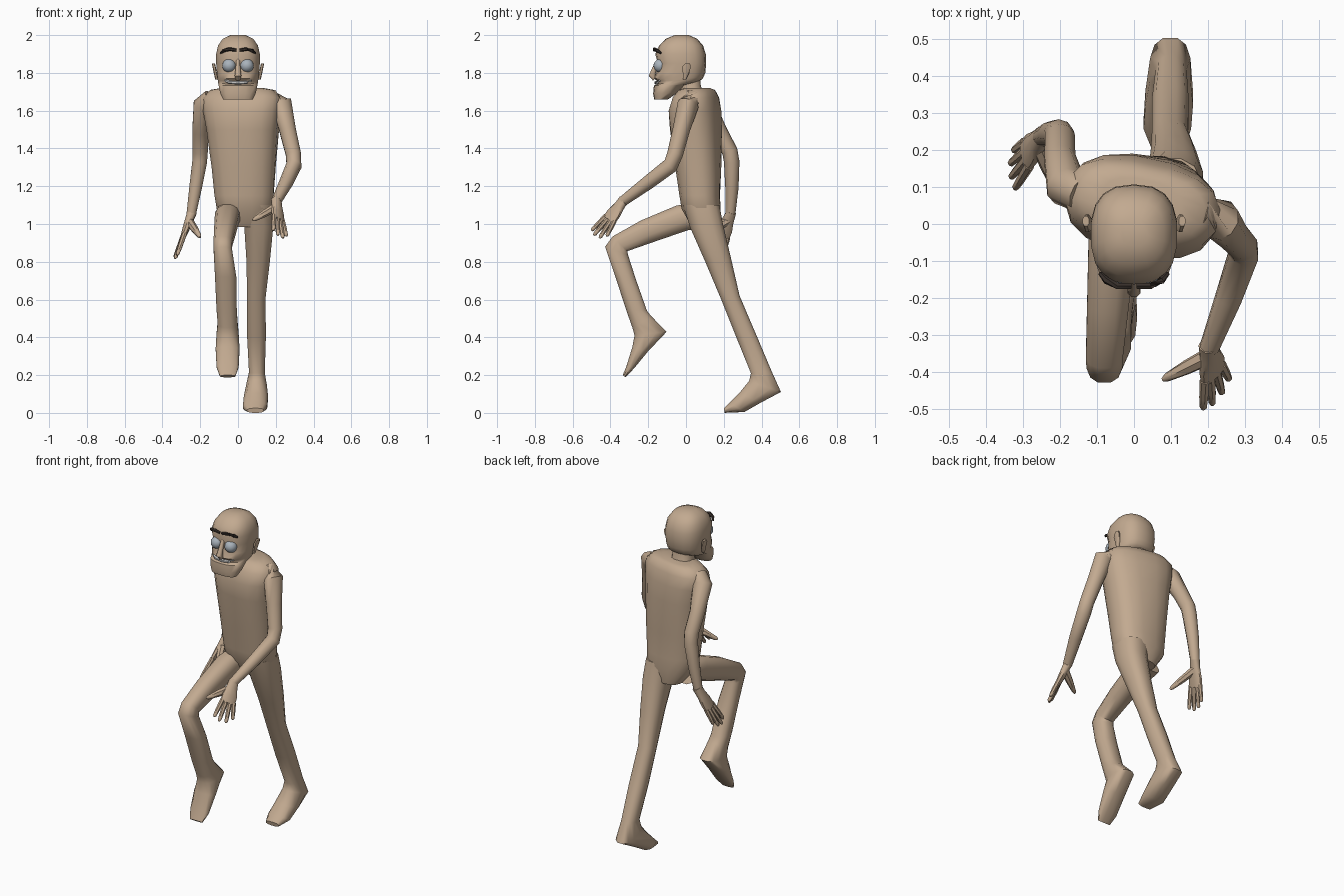
import bpy, bmesh
from math import cos, sin, pi, radians
from mathutils import Vector, Matrix


def material(name, color):
    m = bpy.data.materials.new(name)
    m.diffuse_color = (*color, 1)
    return m


SKIN = material("skin", (0.54, 0.40, 0.28))
EYE = material("eye_grey", (0.40, 0.45, 0.50))
BROW = material("brow_dark", (0.04, 0.03, 0.025))
TEETH = material("teeth_white", (0.75, 0.75, 0.75))


def finish(name, bm, mat):
    bmesh.ops.recalc_face_normals(bm, faces=bm.faces)
    me = bpy.data.meshes.new(name)
    bm.to_mesh(me)
    bm.free()
    ob = bpy.data.objects.new(name, me)
    bpy.context.collection.objects.link(ob)
    me.materials.append(mat)
    bpy.ops.object.select_all(action='DESELECT')
    ob.select_set(True)
    bpy.context.view_layer.objects.active = ob
    bpy.ops.object.shade_smooth_by_angle(angle=radians(50))
    return ob


def loft(name, rings, n=12, p=0.8, mat=SKIN):
    """Skin a list of (centre, u, v) superellipse rings, capped at both ends."""
    bm = bmesh.new()
    prev = None
    for i, (c, u, v) in enumerate(rings):
        loop = []
        for k in range(n):
            a = 2 * pi * (k + 0.5) / n
            s, t = cos(a), sin(a)
            s = abs(s) ** p * (1 if s > 0 else -1)
            t = abs(t) ** p * (1 if t > 0 else -1)
            loop.append(bm.verts.new(c + u * s + v * t))
        if prev:
            for k in range(n):
                j = (k + 1) % n
                bm.faces.new((prev[k], prev[j], loop[j], loop[k]))
        if i in (0, len(rings) - 1):
            bm.faces.new(loop)
        prev = loop
    return finish(name, bm, mat)


def side_loft(name, rings, **kw):
    """Rings given as (centre x, half width, (front y, z), (back y, z), twist)."""
    out = []
    for cx, hw, f, b, *tw in rings:
        A, B = Vector((cx, *f)), Vector((cx, *b))
        rot = Matrix.Rotation(radians(tw[0] if tw else 0), 3, 'Z')
        out.append(((A + B) / 2, rot @ Vector((hw, 0, 0)), rot @ ((B - A) / 2)))
    return loft(name, out, **kw)


def tube(name, path, n=10, mat=SKIN):
    """Round limb along a path of (point, radius)."""
    pts = [Vector(q) for q, r in path]
    out = []
    for i, (q, r) in enumerate(path):
        t = (pts[min(i + 1, len(pts) - 1)] - pts[max(i - 1, 0)]).normalized()
        ref = Vector((0, 1, 0)) if abs(t.x) > 0.8 else Vector((1, 0, 0))
        v = t.cross(ref).normalized()
        out.append((pts[i], v.cross(t) * r, v * r))
    return loft(name, out, n=n, p=1, mat=mat)


def hand(side, wrist, tips, thumb):
    """Flat palm, four fingers and a spread thumb."""
    w, tips, thumb = Vector(wrist), [Vector(t) for t in tips], Vector(thumb)
    mean = sum(tips, Vector()) / 4
    across = (tips[0] - tips[3]).normalized()
    normal = across.cross(mean - w).normalized()
    across = (mean - w).normalized().cross(normal) * -1
    if across.dot(tips[0] - tips[3]) < 0:
        across = -across
    loft(side + "_palm", [(w.lerp(mean, f), across * a, normal * b) for f, a, b in
         ((-0.06, .026, .026), (0.15, .032, .022), (0.35, .044, .019), (0.55, .045, .014))], n=10)
    knuckle = w.lerp(mean, 0.5)
    for i, tip in enumerate(tips):
        base = knuckle + across * (0.034 - 0.0225 * i)
        tube(f"{side}_finger_{i + 1}", [(base, .014), (base.lerp(tip, .6), .0125),
             (base.lerp(tip, .93), .01), (tip, .005)], n=7)
    base = w.lerp(mean, 0.15)
    tube(side + "_thumb", [(base, .024), (base.lerp(thumb, .5), .02),
         (base.lerp(thumb, .92), .012), (thumb, .006)], n=7)


# Torso, slightly twisted toward the shoulders
side_loft("torso", [
    (.045, .09, (.03, 0.985), (.17, 0.985)),
    (.035, .150, (-.025, 1.08), (.185, 1.08)),
    (.032, .158, (-.035, 1.15), (.180, 1.15), -2),
    (.030, .170, (-.055, 1.30), (.185, 1.30), -5),
    (.025, .192, (-.080, 1.50), (.185, 1.50), -10),
    (.022, .208, (-.085, 1.60), (.180, 1.60), -12),
    (.022, .212, (-.060, 1.67), (.165, 1.67), -12),
    (.022, .170, (-.030, 1.71), (.145, 1.71), -12),
    (.022, .110, (.000, 1.72), (.120, 1.72), -12)], n=16)

# Neck
side_loft("neck", [(.0, .075, (-.04, 1.68), (.10, 1.68)), (.0, .062, (-.03, 1.73), (.08, 1.73)),
                   (0, .06, (-.03, 1.79), (.075, 1.79))])

# Head with flat chin and mouth groove
side_loft("head", [
    (0, .080, (-.168, 1.660), (-.095, 1.660)),
    (0, .095, (-.174, 1.690), (-.045, 1.695)),
    (0, .104, (-.170, 1.733), (-.005, 1.735)),
    (0, .106, (-.150, 1.742), (.050, 1.748)),
    (0, .108, (-.152, 1.758), (.080, 1.762)),
    (0, .110, (-.170, 1.770), (.092, 1.775)),
    (0, .113, (-.158, 1.800), (.102, 1.80)),
    (0, .117, (-.148, 1.850), (.107, 1.85)),
    (0, .117, (-.163, 1.900), (.105, 1.90)),
    (0, .107, (-.142, 1.945), (.090, 1.945)),
    (0, .082, (-.108, 1.980), (.060, 1.98)),
    (0, .040, (-.060, 2.000), (.015, 2.00))], n=18)

# Face details
tube("nose", [((0, -.145, 1.87), .010), ((0, -.168, 1.82), .014),
              ((0, -.180, 1.785), .019), ((0, -.165, 1.768), .014)], n=8)
tube("teeth", [((x, y, z), .009) for x, y, z in
     ((-.066, -.138, 1.762), (-.045, -.153, 1.750), (0, -.160, 1.748),
      (.045, -.153, 1.750), (.066, -.138, 1.762))], n=6, mat=TEETH)
for s, side in ((1, "left"), (-1, "right")):
    bm = bmesh.new()
    bmesh.ops.create_uvsphere(bm, u_segments=16, v_segments=10, radius=.036,
                              matrix=Matrix.Translation((s * .047, -.136, 1.838)))
    finish(side + "_eye", bm, EYE)
    tube(side + "_eyebrow", [((s * .008, -.168, 1.920), .008), ((s * .045, -.167, 1.926), .010),
         ((s * .075, -.152, 1.918), .010), ((s * .092, -.133, 1.905), .005)], n=6, mat=BROW)
    loft(side + "_ear", [(Vector((s * x, y, z)), Vector((.009, 0, 0)), Vector((0, d, 0)))
         for x, y, z, d in ((.112, -.008, 1.765, .008), (.120, 0, 1.80, .018),
                            (.126, .002, 1.83, .025), (.130, .008, 1.85, .014))], n=8)

# Left arm, swung forward
tube("left_arm", [((.175, .03, 1.665), .050), ((.232, .012, 1.635), .057),
     ((.262, -.025, 1.50), .046), ((.293, -.058, 1.37), .042), ((.296, -.082, 1.31), .042),
     ((.255, -.20, 1.22), .037), ((.203, -.335, 1.12), .027)])
hand("left", (.203, -.335, 1.12), [(.187, -.50, .965), (.212, -.488, .94),
     (.238, -.458, .925), (.257, -.42, .935)], (.078, -.42, 1.02))

# Right arm, swung back
tube("right_arm", [((-.14, .08, 1.665), .050), ((-.183, .10, 1.63), .056),
     ((-.20, .175, 1.49), .044), ((-.20, .232, 1.385), .042), ((-.203, .242, 1.33), .041),
     ((-.225, .243, 1.19), .035), ((-.248, .235, 1.05), .026)])
hand("right", (-.248, .235, 1.05), [(-.322, .095, .835), (-.333, .125, .817),
     (-.335, .162, .82), (-.325, .198, .84)], (-.20, .075, .93))

# Left leg and foot, planted behind
side_loft("left_leg", [
    (.095, .090, (-.020, 1.10), (.180, 1.10)),
    (.110, .079, (.020, 0.98), (.198, 1.00)),
    (.107, .064, (.100, 0.80), (.240, 0.82)),
    (.097, .050, (.185, 0.60), (.285, 0.62)),
    (.098, .051, (.265, 0.40), (.375, 0.41)),
    (.100, .043, (.342, 0.21), (.455, 0.22)),
    (.098, .056, (.332, 0.17), (.505, 0.11)),
    (.095, .066, (.280, 0.105), (.40, 0.055)),
    (.090, .066, (.230, 0.055), (.31, 0.004)),
    (.092, .045, (.200, 0.025), (.205, 0.0))])

# Right leg and foot, lifted in front
side_loft("right_leg", [
    (-.050, .070, (.030, 1.11), (.100, 0.98)),
    (-.058, .066, (-.050, 1.10), (.010, 0.965)),
    (-.070, .058, (-.240, 1.02), (-.180, 0.90)),
    (-.080, .051, (-.390, 0.935), (-.310, 0.855)),
    (-.080, .050, (-.430, 0.88), (-.305, 0.835)),
    (-.065, .058, (-.375, 0.72), (-.265, 0.71)),
    (-.060, .055, (-.320, 0.55), (-.205, 0.54)),
    (-.055, .054, (-.285, 0.45), (-.180, 0.51)),
    (-.055, .060, (-.275, 0.41), (-.100, 0.43)),
    (-.055, .065, (-.285, 0.35), (-.200, 0.325)),
    (-.055, .060, (-.315, 0.25), (-.275, 0.235)),
    (-.055, .042, (-.335, 0.20), (-.320, 0.188))])
